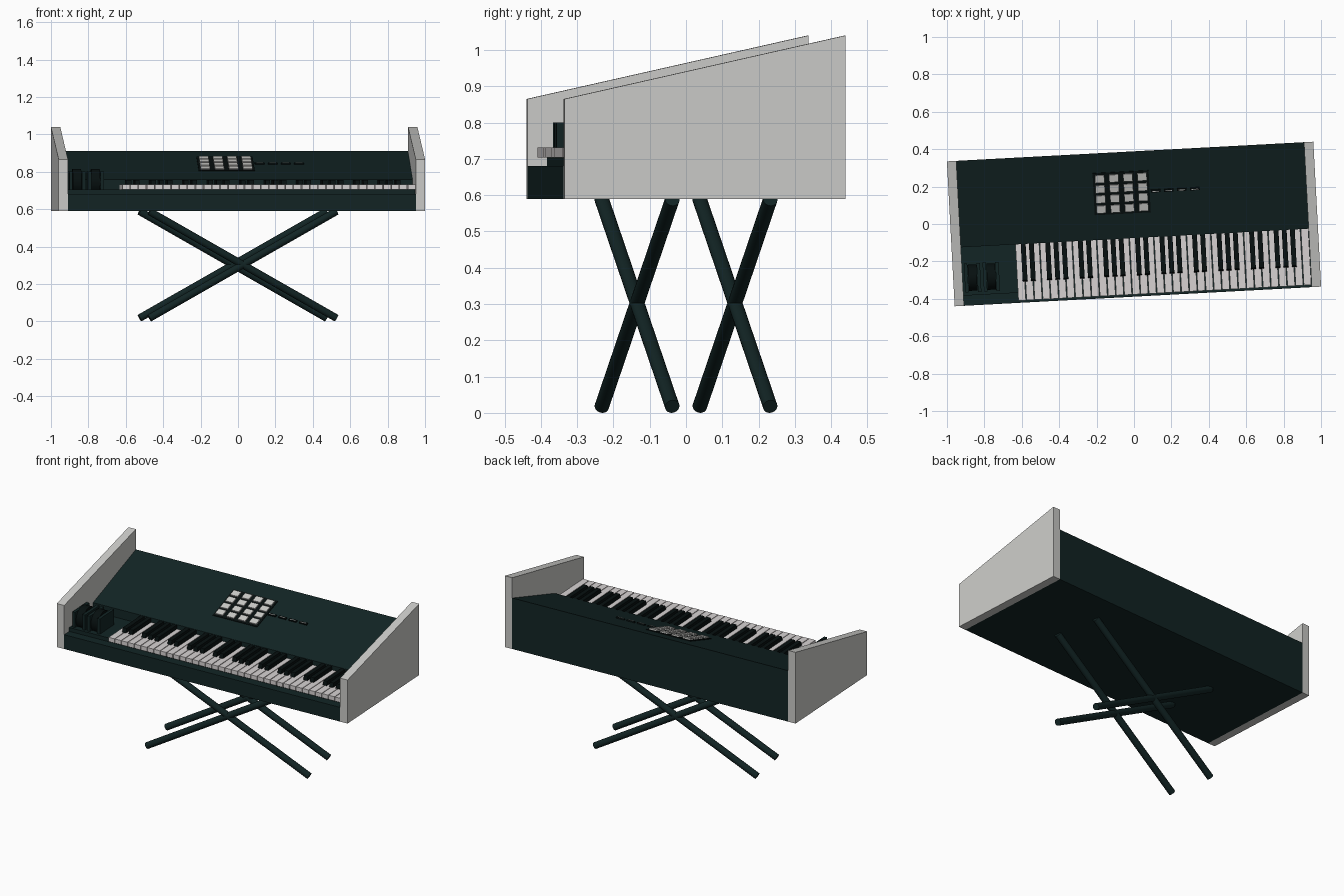
import bpy, bmesh, math
from mathutils import Matrix, Vector

if "Cube" in bpy.data.objects:
    bpy.data.objects.remove(bpy.data.objects["Cube"])


def material(name, r, g, b):
    m = bpy.data.materials.new(name)
    m.diffuse_color = (r, g, b, 1)
    m.use_nodes = True
    m.node_tree.nodes["Principled BSDF"].inputs["Base Color"].default_value = m.diffuse_color
    return m


TEAL = material("dark teal", 0.006, 0.018, 0.018)
BLACK = material("near black", 0.002, 0.005, 0.005)
GREY = material("light grey", 0.60, 0.60, 0.58)
WHITE = material("key white", 0.68, 0.65, 0.65)

BODY_TURN = Matrix.Rotation(math.radians(3.07), 4, 'Z')
STAND_TURN = Matrix.Rotation(math.radians(11), 4, 'Z')


def finish(name, bm, mat, turn=BODY_TURN, smooth=False):
    bmesh.ops.recalc_face_normals(bm, faces=bm.faces[:])
    bm.transform(turn)
    me = bpy.data.meshes.new(name)
    bm.to_mesh(me)
    bm.free()
    me.materials.append(mat)
    ob = bpy.data.objects.new(name, me)
    bpy.context.collection.objects.link(ob)
    if smooth:
        bpy.ops.object.select_all(action='DESELECT')
        ob.select_set(True)
        bpy.context.view_layer.objects.active = ob
        bpy.ops.object.shade_smooth_by_angle(angle=math.radians(35))
    return ob


def box(bm, x0, x1, y0, y1, z0, z1, mat=Matrix()):
    m = Matrix.Translation(((x0 + x1) / 2, (y0 + y1) / 2, (z0 + z1) / 2)) \
        @ Matrix.Diagonal((x1 - x0, y1 - y0, z1 - z0, 1))
    bmesh.ops.create_cube(bm, size=1, matrix=mat @ m)


def prism(bm, x0, x1, profile):
    """Extrude a (y, z) profile along x."""
    a = [bm.verts.new((x0, y, z)) for y, z in profile]
    b = [bm.verts.new((x1, y, z)) for y, z in profile]
    n = len(profile)
    bm.faces.new(a)
    bm.faces.new(b[::-1])
    for i in range(n):
        bm.faces.new((a[i], b[i], b[(i + 1) % n], a[(i + 1) % n]))


def tube(bm, p, q, r, sides=20):
    p, q = Vector(p), Vector(q)
    d = q - p
    m = Matrix.Translation((p + q) / 2) @ d.to_track_quat('Z', 'Y').to_matrix().to_4x4()
    bmesh.ops.create_cone(bm, cap_ends=True, segments=sides, radius1=r, radius2=r,
                          depth=d.length, matrix=m)


HW, HD, INNER = 0.981, 0.388, 0.931
PANEL_Y, PANEL_Z, BACK_Z = -0.075, 0.759, 0.912

# Case with sloped control panel
bm = bmesh.new()
prism(bm, -INNER, INNER, [(-HD, 0.59), (HD, 0.59), (HD, BACK_Z),
                          (PANEL_Y, PANEL_Z), (PANEL_Y, 0.68), (-HD, 0.68)])
finish("case", bm, TEAL)

# Bed below the keys and wheels
bm = bmesh.new()
box(bm, -INNER, INNER, -0.334, PANEL_Y, 0.68, 0.704)
finish("key_bed", bm, TEAL)

# End cheeks
for side, s in (("left", -1), ("right", 1)):
    bm = bmesh.new()
    prism(bm, s * INNER, s * HW, [(-HD, 0.59), (HD, 0.59), (HD, 1.04), (-HD, 0.865)])
    finish(side + "_cheek", bm, GREY)

# Five octaves of keys
KEY_X, COUNT = -0.641, 36
PITCH = (INNER - KEY_X) / COUNT
whites, blacks = bmesh.new(), bmesh.new()
for i in range(COUNT):
    x = KEY_X + i * PITCH
    box(whites, x + 0.002, x + PITCH - 0.002, -0.376, PANEL_Y, 0.704, 0.731)
    if i % 7 in (0, 1, 3, 4, 5) and i < COUNT - 1:
        c = x + PITCH
        prism(blacks, c - 0.013, c + 0.013, [(-0.278, 0.722), (PANEL_Y, 0.722),
                                             (PANEL_Y, 0.757), (-0.268, 0.757)])
finish("white_keys", whites, WHITE)
finish("black_keys", blacks, BLACK)

# Control wheels between side blocks
blocks, wheels = bmesh.new(), bmesh.new()
for c in (-0.877, -0.777):
    for s in (-1, 1):
        box(blocks, c + s * 0.034 - 0.009, c + s * 0.034 + 0.009, -0.318, -0.163, 0.704, 0.80)
    tube(wheels, (c - 0.023, -0.24, 0.745), (c + 0.023, -0.24, 0.745), 0.07, 32)
finish("wheel_blocks", blocks, TEAL)
finish("control_wheels", wheels, BLACK, smooth=True)

# Panel frame: origin on the slope, z out of the panel
angle = math.atan2(BACK_Z - PANEL_Z, HD - PANEL_Y)
PY = 0.171
PZ = PANEL_Z + (PY - PANEL_Y) * math.tan(angle)
PANEL = Matrix.Translation((0, PY, PZ)) @ Matrix.Rotation(angle, 4, 'X')

# Pad grid on a dark base
bm = bmesh.new()
box(bm, -0.207, 0.093, -0.118, 0.118, -0.004, 0.004, PANEL)
finish("pad_base", bm, BLACK)
bm = bmesh.new()
for i in range(4):
    for j in range(4):
        x, y = -0.057 + (i - 1.5) * 0.0757, (j - 1.5) * 0.057
        box(bm, x - 0.025, x + 0.025, y - 0.021, y + 0.021, 0.0, 0.012, PANEL)
finish("pads", bm, GREY)

# Row of slim buttons with a light strip on each
bm, strips = bmesh.new(), bmesh.new()
for i in range(4):
    x = 0.23 + (i - 1.5) * 0.07
    box(bm, x - 0.026, x + 0.026, -0.006, 0.008, -0.002, 0.008, PANEL)
    box(strips, x - 0.018, x + 0.018, -0.002, 0.002, 0.007, 0.010, PANEL)
finish("buttons", bm, BLACK)
finish("button_strips", strips, GREY)

# Crossed stand legs
for row, y in (("front", -0.1375), ("back", 0.1375)):
    for lean, s in (("left", -1), ("right", 1)):
        bm = bmesh.new()
        tube(bm, (s * 0.509, y, 0.0175), (-s * 0.509, y, 0.588), 0.02)
        finish(f"{row}_{lean}_leg", bm, TEAL, STAND_TURN, smooth=True)
